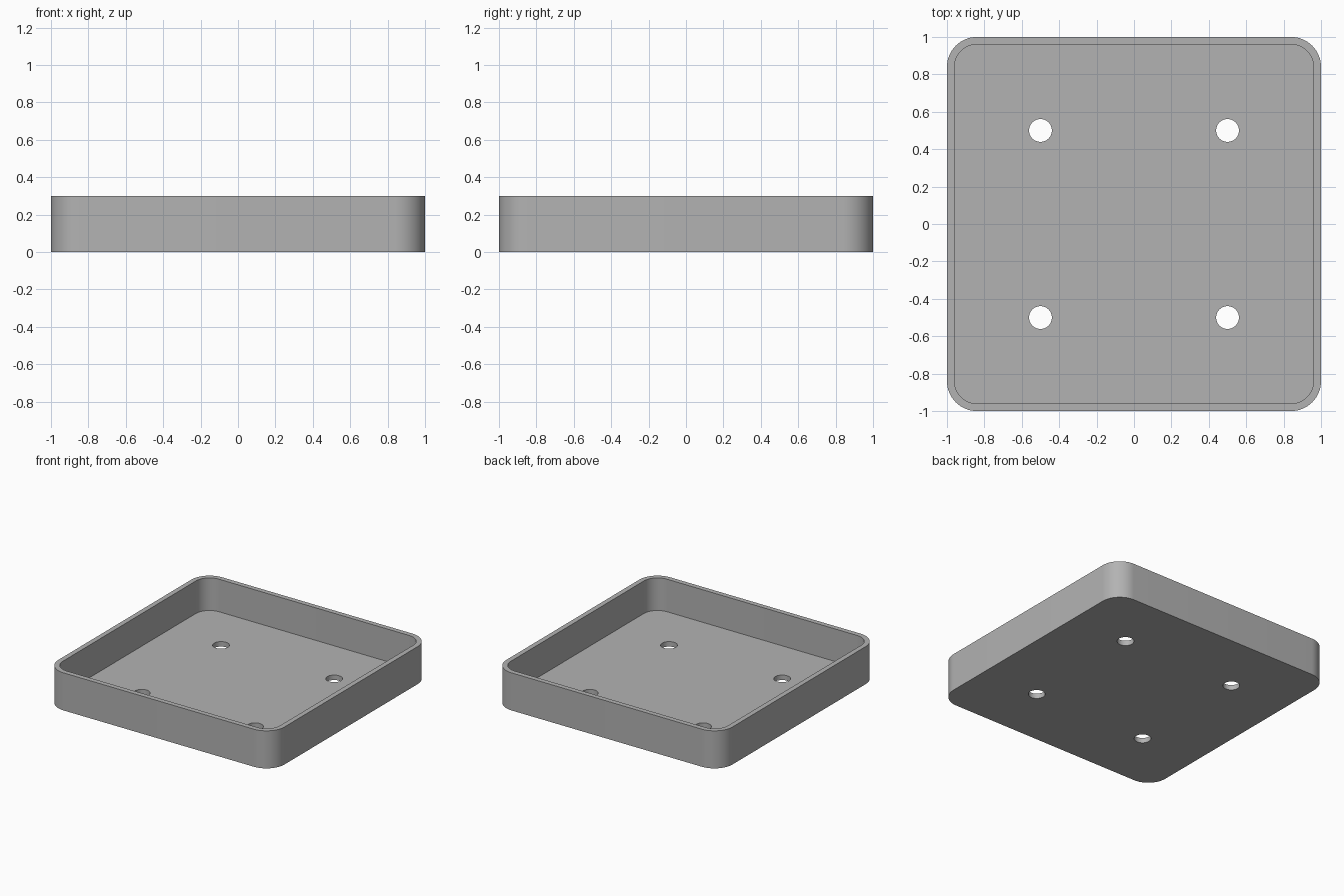
import bpy, bmesh, math

if "Cube" in bpy.data.objects:
    bpy.data.objects.remove(bpy.data.objects["Cube"])

HEIGHT, WALL, FLOOR = 0.3, 0.04, 0.04
CORNER, HOLE_RADIUS, HOLE_OFFSET = 0.16, 0.061, 0.5

grey = bpy.data.materials.new("plain grey")
grey.use_nodes = True
grey.diffuse_color = (0.45, 0.45, 0.45, 1)
grey.node_tree.nodes["Principled BSDF"].inputs["Base Color"].default_value = grey.diffuse_color


def rounded_square(half, radius, steps=16):
    """Outline of a square with rounded corners, counter-clockwise."""
    points = []
    for corner in range(4):
        middle = math.radians(45 + 90 * corner)
        cx = math.copysign(half - radius, math.cos(middle))
        cy = math.copysign(half - radius, math.sin(middle))
        for i in range(steps + 1):
            a = math.radians(90 * (corner + i / steps))
            points.append((cx + radius * math.cos(a), cy + radius * math.sin(a)))
    return points


def circle(cx, cy, radius, sides=48):
    turns = [2 * math.pi * i / sides for i in range(sides)]
    return [(cx + radius * math.cos(a), cy + radius * math.sin(a)) for a in turns]


def prism(name, outlines, bottom, top):
    """Extrude closed outlines upwards into solid prisms."""
    bm = bmesh.new()
    for outline in outlines:
        low = [bm.verts.new((x, y, bottom)) for x, y in outline]
        high = [bm.verts.new((x, y, top)) for x, y in outline]
        bm.faces.new(low[::-1])
        bm.faces.new(high)
        for i in range(len(low)):
            j = (i + 1) % len(low)
            bm.faces.new((low[i], low[j], high[j], high[i]))
    mesh = bpy.data.meshes.new(name)
    bm.to_mesh(mesh)
    bm.free()
    mesh.materials.append(grey)
    obj = bpy.data.objects.new(name, mesh)
    bpy.context.collection.objects.link(obj)
    return obj


# Tray body, hollow cavity and four floor holes
tray = prism("tray", [rounded_square(1, CORNER)], 0, HEIGHT)
cavity = prism("cavity_cutter", [rounded_square(1 - WALL, CORNER - WALL)], FLOOR, HEIGHT + 0.2)
holes = prism("hole_cutter",
              [circle(sx * HOLE_OFFSET, sy * HOLE_OFFSET, HOLE_RADIUS)
               for sx in (-1, 1) for sy in (-1, 1)], -0.1, FLOOR + 0.1)

bpy.ops.object.select_all(action="DESELECT")
bpy.context.view_layer.objects.active = tray
tray.select_set(True)
for cutter in (cavity, holes):
    cutter.hide_render = True
    cut = tray.modifiers.new(cutter.name, "BOOLEAN")
    cut.operation = "DIFFERENCE"
    cut.solver = "EXACT"
    cut.object = cutter
    bpy.ops.object.modifier_apply(modifier=cut.name)
    bpy.data.objects.remove(cutter)

# Smooth rounded corners with crisp edges
bpy.ops.object.shade_smooth_by_angle(angle=math.radians(30))
